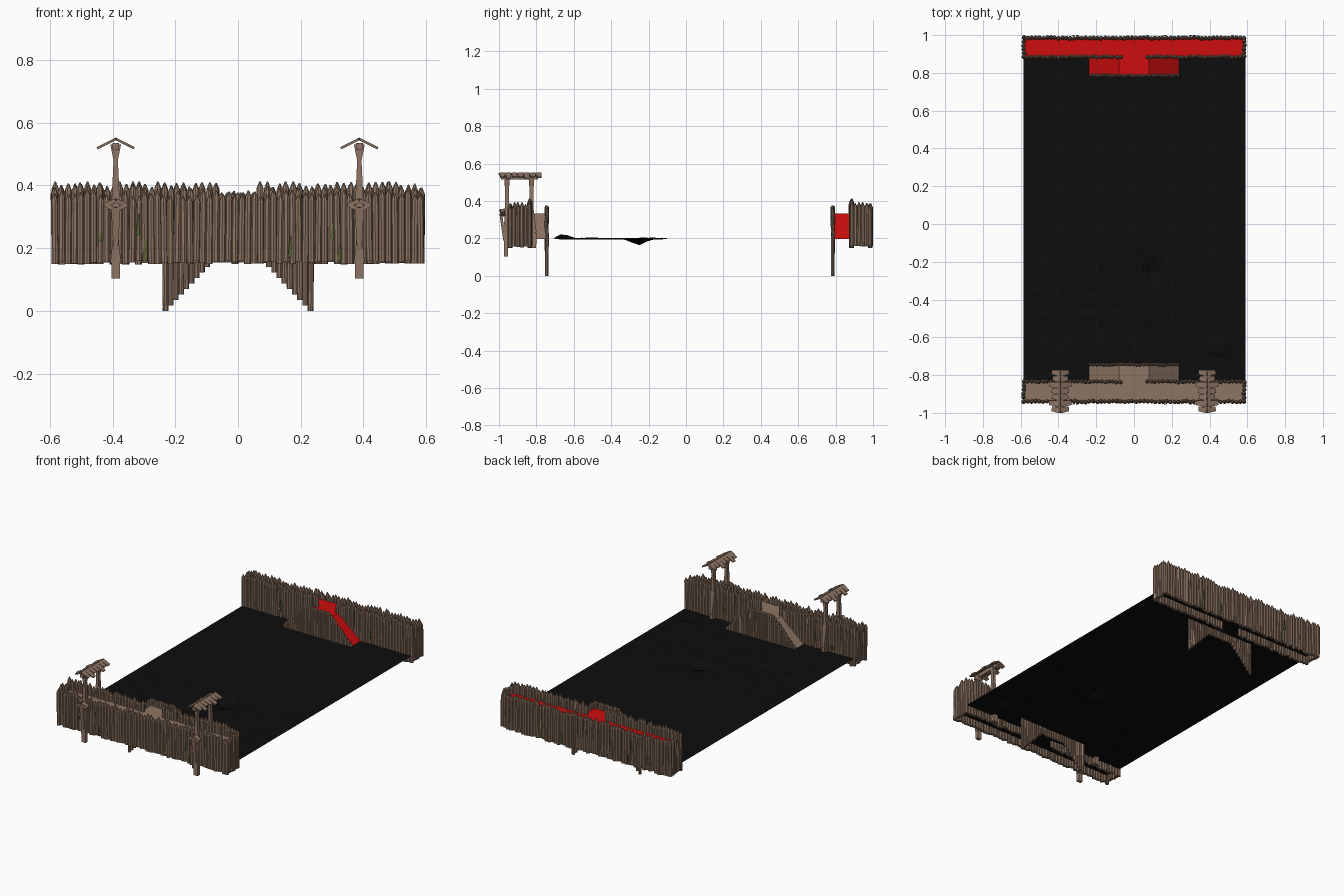
import bpy, bmesh, math, random
from mathutils import Vector, Matrix

if "Cube" in bpy.data.objects:
    bpy.data.objects.remove(bpy.data.objects["Cube"])
random.seed(4)


def mat(name, c):
    m = bpy.data.materials.new(name)
    m.diffuse_color = (*c, 1)
    m.use_nodes = True
    m.node_tree.nodes["Principled BSDF"].inputs["Base Color"].default_value = m.diffuse_color
    return m


WOOD = mat("brown wood", (0.27, 0.178, 0.125))
RED = mat("red deck", (0.61, 0.004, 0.004))
BLACK = mat("black ground", (0.004, 0.004, 0.004))
MOSS = mat("green moss", (0.09, 0.13, 0.03))


def finish(bm, name, m):
    bmesh.ops.recalc_face_normals(bm, faces=bm.faces)
    me = bpy.data.meshes.new(name)
    bm.to_mesh(me)
    bm.free()
    me.materials.append(m)
    ob = bpy.data.objects.new(name, me)
    bpy.context.collection.objects.link(ob)
    return ob


def stake(bm, x, y, z0, z1, r=0.0115, sides=8, tip=0.022):
    """Round log with a sharpened top."""
    turn = random.random()
    lean = Vector((random.uniform(-.003, .003), random.uniform(-.003, .003), 0))
    rings = []
    for z, s, l in ((z0, 1, 0), (z1 - tip, 1, 1), (z1, 0.2, 1)):
        rings.append([bm.verts.new(Vector((x + r * s * math.cos(a), y + r * s * math.sin(a), z)) + lean * l)
                      for a in ((i + turn) * 2 * math.pi / sides for i in range(sides))])
    for a, b in zip(rings, rings[1:]):
        for i in range(sides):
            j = (i + 1) % sides
            bm.faces.new((a[i], a[j], b[j], b[i]))
    bm.faces.new(rings[0])
    bm.faces.new(rings[-1])


def beam(bm, p, q, w0, w1, d=None):
    """Tapered square timber from p to q; w along x, d across."""
    p, q = Vector(p), Vector(q)
    ax = (q - p).normalized()
    side = Vector((1, 0, 0)) if abs(ax.x) < 0.5 else Vector((0, 1, 0))
    u = (side - ax * side.dot(ax)).normalized()
    v = ax.cross(u)
    ends = []
    for c, w in ((p, w0), (q, w1)):
        t = d or w
        ends.append([bm.verts.new(c + u * w / 2 * a + v * t / 2 * b)
                     for a, b in ((-1, -1), (1, -1), (1, 1), (-1, 1))])
    a, b = ends
    for i in range(4):
        j = (i + 1) % 4
        bm.faces.new((a[i], a[j], b[j], b[i]))
    bm.faces.new(a)
    bm.faces.new(b)


def row(name, y, top, gap=0.0):
    """Palisade row along x."""
    bm = bmesh.new()
    n = 58
    for i in range(n):
        x = -0.583 + 1.166 * i / (n - 1)
        if abs(x) > gap:
            stake(bm, x, y + random.uniform(-.002, .002), 0.152 + random.uniform(-.004, .008),
                  top + random.uniform(-.012, .01))
    finish(bm, name, WOOD)


def wall(side, outer, inner, ramp, deck):
    row(side + " outer palisade", outer, 0.378)
    row(side + " inner palisade", inner, 0.403, 0.065)
    # end stakes closing the wall
    bm = bmesh.new()
    for s in (-1, 1):
        for k in (1, 2, 3, 4):
            stake(bm, s * 0.583, outer + (inner - outer) * k / 5, 0.15 + random.uniform(0, .015),
                  0.385 + random.uniform(-.015, .01))
    finish(bm, side + " palisade ends", WOOD)
    # stepped stakes hiding the ramp
    bm = bmesh.new()
    n = 29
    for i in range(n):
        x = -0.231 + 0.462 * i / (n - 1)
        z = 0.155 * (1 - min(1, max(0, (abs(x) - 0.085) / 0.146)))
        stake(bm, x, ramp, z, z + 0.222, r=0.0095, tip=0.012)
    finish(bm, side + " ramp stakes", WOOD)
    # wall walk
    bm = bmesh.new()
    h = 0.332
    def quad(*pts):
        bm.faces.new([bm.verts.new(p) for p in pts])
    quad((-.583, outer, h), (.583, outer, h), (.583, inner, h), (-.583, inner, h))
    # landing and two ramps
    prof = [(-.24, .198), (-.08, h), (.08, h), (.24, .198)]
    for (x0, z0), (x1, z1) in zip(prof, prof[1:]):
        quad((x0, inner, z0), (x1, inner, z1), (x1, ramp, z1), (x0, ramp, z0))
    ob = finish(bm, side + " walkway and ramps", deck)
    for p in ob.data.polygons:
        if p.normal.z < 0:
            p.flip()
    # moss streaks on outer and inner faces
    bm = bmesh.new()
    out = 1 if outer > inner else -1
    for y in (outer + out * 0.0125, inner - out * 0.0125):
        for x, z0, z1 in ((-.32, .24, .31), (-.3, .16, .22), (.165, .17, .24), (.3, .23, .28),
                          (.322, .16, .21), (-.44, .22, .25)):
            beam(bm, (x, y, z0), (x + .004, y, z1), 0.012, 0.004, 0.004)
    finish(bm, side + " moss", MOSS)


wall("front", -0.94, -0.835, -0.745, WOOD)
wall("back", 0.985, 0.885, 0.785, RED)

# ground sheet with a small hollow and bumps
bm = bmesh.new()
bmesh.ops.create_grid(bm, x_segments=30, y_segments=50, size=1,
                      matrix=Matrix.Translation((0.002, 0.022, 0.2)) @ Matrix.Diagonal((0.587, 0.963, 1, 1)))
for v in bm.verts:
    x, y = v.co.x, v.co.y
    if -0.7 < y < -0.1 and abs(x) < 0.57:
        v.co.z += random.uniform(-.007, .004)
        v.co.z += 0.02 * math.exp(-((x - .45) ** 2 + (y + .66) ** 2) / .004)
        v.co.z -= 0.038 * math.exp(-((x - .08) ** 2 + (y + .25) ** 2) / .002)
g = finish(bm, "ground", BLACK)
for p in g.data.polygons:
    if p.normal.z < 0:
        p.flip()

# watch posts with slatted gable roofs
for name, cx in (("left", -0.39), ("right", 0.387)):
    bm = bmesh.new()
    for y0, y1, o in ((-0.962, -0.957, -1), (-0.812, -0.826, 1)):
        beam(bm, (cx, y0, .103 if o < 0 else .15), (cx, y0, .16), .028, .028, .022)
        beam(bm, (cx, y0, .155), (cx, y0 + o * .002, .23), .034, .018, .022)
        beam(bm, (cx, y0 + o * .002, .23), (cx, y1, .36), .016, .026, .022)
        beam(bm, (cx, y1, .35), (cx, y1, .48), .026, .014, .022)
        beam(bm, (cx, y1, .48), (cx, y1, .53), .014, .034, .026)
    # brace leaning out at the front
    beam(bm, (cx, -.97, .19), (cx, -.99, .33), .014, .03, .014)
    # ridge beam
    beam(bm, (cx, -.99, .525), (cx, -.79, .525), .022, .022)
    finish(bm, name + " watch post", WOOD)
    bm = bmesh.new()
    for s in (-1, 1):
        # roof slats, alternating length
        for k in range(7):
            y = -0.985 + k * 0.0325
            w = (0.044, 0.058, 0.04)[k % 3]
            beam(bm, (cx, y, .548), (cx + s * w, y + .006, .548 - w * .5), .034, .024, .008)
        # collar shield at wall height
        beam(bm, (cx, -.982, .352), (cx + s * .036, -.98, .336), .032, .02, .014)
        beam(bm, (cx, -.98, .322), (cx + s * .036, -.98, .338), .03, .02, .012)
    finish(bm, name + " watch roof", WOOD)
